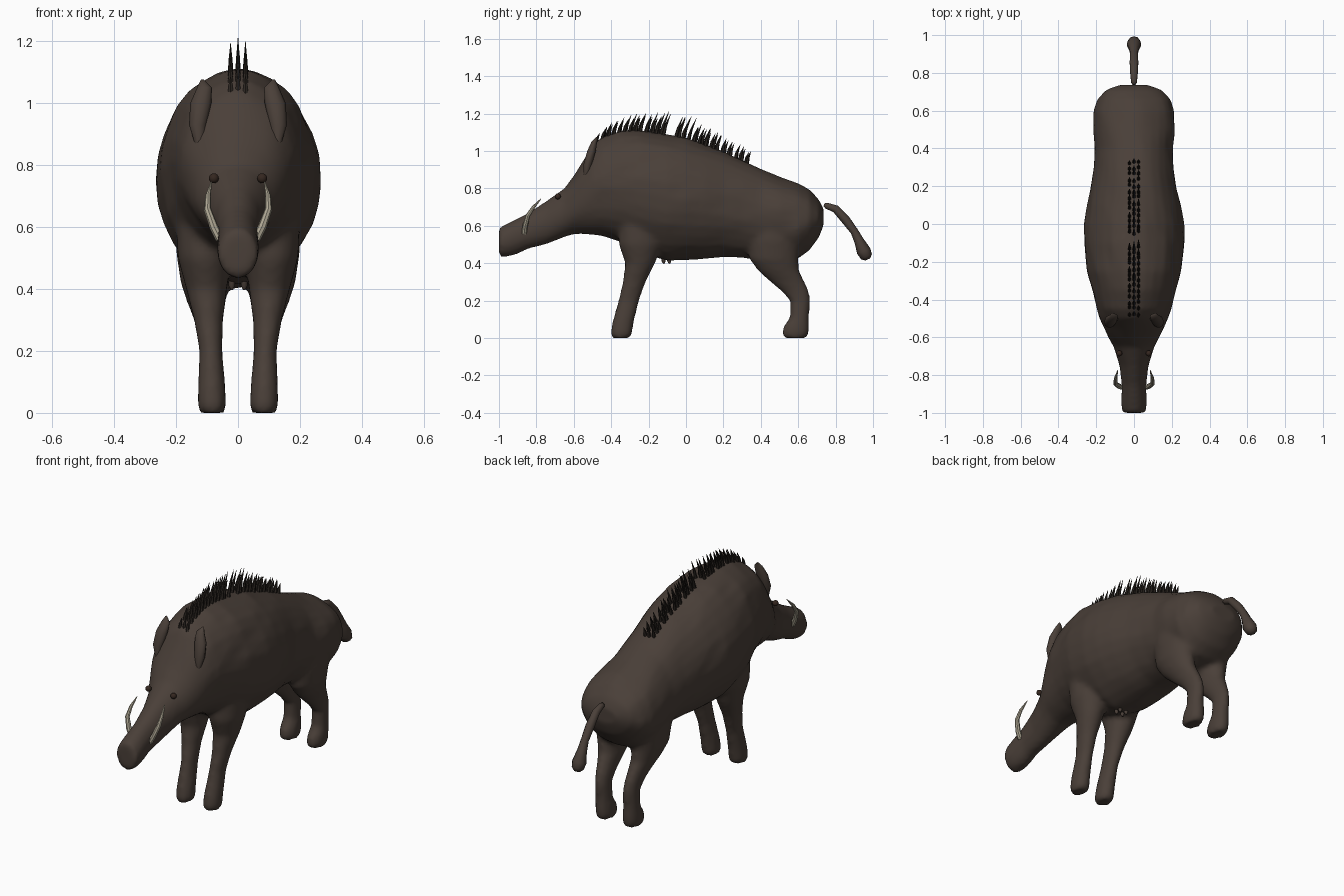
import bpy, bmesh, math, random
from mathutils import Vector, noise

if "Cube" in bpy.data.objects:
    bpy.data.objects.remove(bpy.data.objects["Cube"])

random.seed(4)


def material(name, color):
    m = bpy.data.materials.new(name)
    m.diffuse_color = (*color, 1)
    m.use_nodes = True
    m.node_tree.nodes["Principled BSDF"].inputs["Base Color"].default_value = m.diffuse_color
    return m


HIDE = material("brown hide", (0.068, 0.050, 0.040))
BRISTLE = material("dark bristle", (0.026, 0.020, 0.016))
IVORY = material("ivory", (0.42, 0.38, 0.29))
EYE = material("dark eye", (0.035, 0.020, 0.014))


def finish(name, bm, mat, angle=None):
    bmesh.ops.recalc_face_normals(bm, faces=bm.faces)
    me = bpy.data.meshes.new(name)
    bm.to_mesh(me)
    bm.free()
    me.materials.append(mat)
    ob = bpy.data.objects.new(name, me)
    bpy.context.collection.objects.link(ob)
    if angle:
        bpy.ops.object.select_all(action='DESELECT')
        ob.select_set(True)
        bpy.context.view_layer.objects.active = ob
        bpy.ops.object.shade_smooth_by_angle(angle=math.radians(angle))
    return ob


def loft(bm, rings):
    """Skin a list of point rings and close both ends."""
    loops = [[bm.verts.new(p) for p in r] for r in rings]
    n = len(loops[0])
    for a, b in zip(loops, loops[1:]):
        for i in range(n):
            j = (i + 1) % n
            bm.faces.new((a[i], a[j], b[j], b[i]))
    bm.faces.new(loops[0][::-1])
    bm.faces.new(loops[-1])


def ellipse(center, u, v, n):
    c, u, v = Vector(center), Vector(u), Vector(v)
    return [c + u * math.cos(2 * math.pi * i / n) + v * math.sin(2 * math.pi * i / n)
            for i in range(n)]


def tube(bm, path, n):
    """Tapered tube along (point, radius) pairs."""
    pts = [Vector(p) for p, _ in path]
    rings = []
    for i, (p, r) in enumerate(path):
        d = (pts[min(i + 1, len(pts) - 1)] - pts[max(i - 1, 0)]).normalized()
        u = d.cross(Vector((1, 0.01, 0))).normalized()
        rings.append(ellipse(p, u * r, d.cross(u) * r, n))
    loft(bm, rings)


# Head and trunk: y, top, bottom, half width
TRUNK = [(-1.0, .59, .435, .062), (-.95, .615, .435, .068), (-.9, .64, .45, .066),
         (-.85, .665, .475, .065), (-.75, .73, .50, .077), (-.65, .80, .54, .108),
         (-.6, .87, .553, .135), (-.55, .95, .55, .16), (-.5, 1.03, .55, .18),
         (-.45, 1.07, .545, .195), (-.35, 1.105, .515, .22), (-.25, 1.11, .455, .25),
         (-.1, 1.09, .42, .268), (0, 1.065, .42, .262), (.1, 1.035, .425, .247),
         (.2, .995, .43, .228), (.3, .955, .43, .212), (.4, .905, .415, .207),
         (.5, .865, .405, .218), (.6, .825, .425, .215), (.66, .79, .47, .195),
         (.71, .74, .54, .15), (.735, .69, .60, .08)]


def top_at(y):
    for a, b in zip(TRUNK, TRUNK[1:]):
        if a[0] <= y <= b[0]:
            return a[1] + (b[1] - a[1]) * (y - a[0]) / (b[0] - a[0])


body = bmesh.new()
rings = []
for y, t, b, w in TRUNK:
    ring = ellipse((0, y, (t + b) / 2), (w, 0, 0), (0, 0, (t - b) / 2), 28)
    rough = 0.0 if y < -.6 else 0.012      # shaggy unevenness of the coat
    for p in ring:
        p.x *= 1 + rough * 4 * noise.noise(p * 9)
        p.z += rough * noise.noise(p * 8 + Vector((5, 0, 0)))
    rings.append(ring)
loft(body, rings)

# Legs: z, rear-most and front-most y, inner and outer x
FRONT_LEG = [(0, -.395, -.30, .045, .122), (.02, -.405, -.288, .038, .130),
             (.08, -.395, -.28, .040, .130), (.2, -.362, -.25, .050, .125),
             (.3, -.338, -.215, .048, .142), (.4, -.325, -.165, .035, .168),
             (.5, -.36, -.13, .02, .195), (.65, -.36, -.14, .02, .2)]
HIND_LEG = [(0, .525, .645, .045, .122), (.02, .512, .657, .038, .130),
            (.06, .52, .66, .040, .130), (.11, .555, .658, .045, .127),
            (.2, .555, .665, .050, .125), (.25, .51, .658, .050, .130),
            (.3, .45, .635, .048, .142), (.36, .385, .605, .04, .165),
            (.42, .34, .60, .03, .185), (.52, .33, .61, .02, .2), (.65, .36, .6, .03, .2)]
for side in (-1, 1):
    for leg in (FRONT_LEG, HIND_LEG):
        loft(body, [ellipse((side * (i + o) / 2, (a + b) / 2, z), ((o - i) / 2, 0, 0),
                            (0, (b - a) / 2, 0), 20) for z, a, b, i, o in leg])
bmesh.ops.recalc_face_normals(body, faces=body.faces)
hide = finish("body", body, HIDE)
mod = hide.modifiers.new("blend", 'REMESH')
mod.mode = 'VOXEL'
mod.voxel_size = 0.015
mod.use_smooth_shade = True
mod = hide.modifiers.new("soften", 'SMOOTH')
mod.factor = 0.5
mod.iterations = 4

# Ears: flat leaves lying against the sides of the head
bm = bmesh.new()
for s in (-1, 1):
    loft(bm, [ellipse((s * x, y, z), (w, 0, 0), (0, d, 0), 10) for x, y, z, w, d in
              [(.125, -.535, .86, .012, .012), (.130, -.525, .93, .028, .024),
               (.120, -.505, 1.0, .034, .024), (.108, -.49, 1.05, .024, .016),
               (.115, -.475, 1.075, .005, .005)]])
finish("ears", bm, HIDE, 60)

# Tail with a tufted end
bm = bmesh.new()
tube(bm, [((0, .738, .712), .008), ((0, .75, .708), .016), ((0, .80, .69), .021),
          ((0, .855, .63), .024), ((0, .90, .57), .021), ((0, .925, .52), .026),
          ((0, .95, .465), .038), ((0, .965, .435), .032), ((0, .972, .42), .014)], 10)
finish("tail", bm, HIDE, 60)

# Tusks, curving up and back
bm = bmesh.new()
for s in (-1, 1):
    tube(bm, [((s * .058, -.865, .56), .014), ((s * .078, -.86, .60), .014),
              ((s * .098, -.845, .655), .012), ((s * .097, -.815, .70), .009),
              ((s * .086, -.775, .745), .002)], 8)
finish("tusks", bm, IVORY, 40)

# Eyes
bm = bmesh.new()
for s in (-1, 1):
    ret = bmesh.ops.create_uvsphere(bm, u_segments=12, v_segments=8, radius=.016)
    bmesh.ops.translate(bm, verts=ret["verts"], vec=(s * .078, -.685, .757))
finish("eyes", bm, EYE, 60)

# Teats under the belly
bm = bmesh.new()
for s in (-1, 1):
    for y in (-.12, -.09):
        tube(bm, [((s * .02, y, .435), .012), ((s * .02, y, .41), .01),
                  ((s * .02, y + .003, .397), .004)], 8)
finish("teats", bm, HIDE, 60)

# Mane: three rows of backward-leaning bristles in two groups
bm = bmesh.new()
for start, end, count, h0, h1 in ((-.48, -.13, 13, .065, .125), (-.05, .32, 13, .125, .06)):
    for i in range(count):
        f = i / (count - 1)
        for x in (-.024, 0, .024):
            y = start + (end - start) * f + random.uniform(-.008, .008)
            h = (h0 + (h1 - h0) * f) * random.uniform(.75, 1.0) * (1 if x == 0 else .85)
            z = top_at(y)
            tube(bm, [((x, y, z - .02), .011), ((x, y + h * .15, z + h * .4), .007),
                      ((x, y + h * .4, z + h), .0008)], 6)
finish("mane", bm, BRISTLE)
